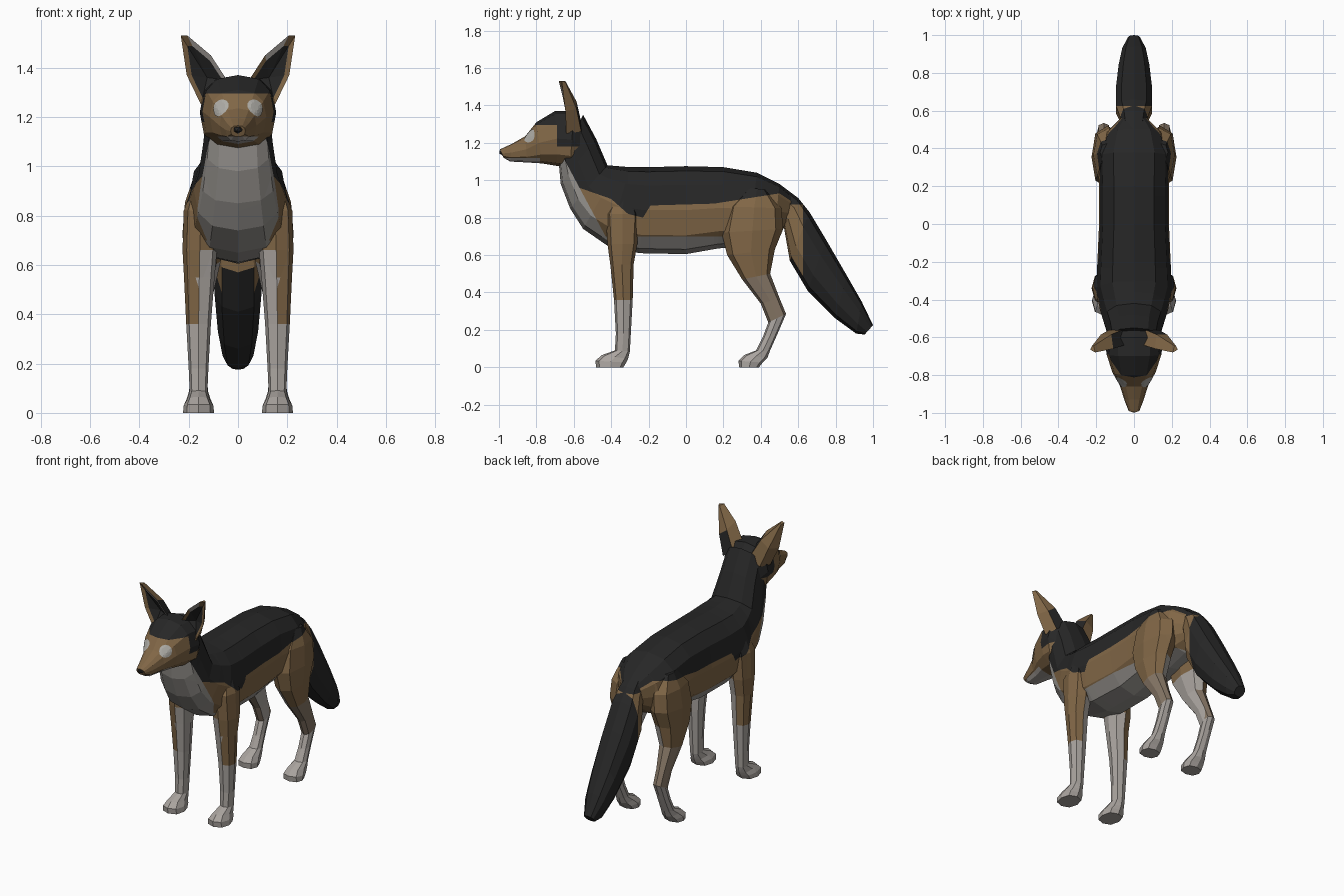
import bpy, bmesh, math
from mathutils import Vector
from mathutils.bvhtree import BVHTree

if "Cube" in bpy.data.objects:
    bpy.data.objects.remove(bpy.data.objects["Cube"])

def material(name, rgb):
    m = bpy.data.materials.new(name)
    m.diffuse_color = (*rgb, 1)
    m.use_nodes = True
    m.node_tree.nodes["Principled BSDF"].inputs["Base Color"].default_value = m.diffuse_color
    return m

MATS = [material("black fur", (0.02, 0.02, 0.02)),
        material("tan fur", (0.22, 0.135, 0.062)),
        material("pale grey fur", (0.40, 0.37, 0.345)),
        material("chest grey fur", (0.30, 0.285, 0.265)),
        material("brown grey fur", (0.235, 0.18, 0.13)),
        material("eye grey", (0.42, 0.41, 0.38))]
BLACK, TAN, PALE, CHEST, MID, EYE = range(6)

def finish(bm, name, rule):
    bmesh.ops.recalc_face_normals(bm, faces=bm.faces[:])
    for f in bm.faces:
        f.material_index = rule(f.calc_center_median())
    me = bpy.data.meshes.new(name)
    bm.to_mesh(me)
    for m in MATS:
        me.materials.append(m)
    ob = bpy.data.objects.new(name, me)
    bpy.context.collection.objects.link(ob)
    return ob

def loft(sections, n=10, power=0.8, side=1):
    """Rings from (y, z) of both edges in profile, half width and optional x centre."""
    bm = bmesh.new()
    rings = []
    for ty, tz, by, bz, w, *xc in sections:
        a, b = Vector((0, ty, tz)), Vector((0, by, bz))
        mid, half = (a + b) / 2, (a - b) / 2
        mid.x = xc[0] * side if xc else 0
        ring = []
        for i in range(n):
            t = math.tau * i / n
            c, s = math.cos(t), math.sin(t)
            c = math.copysign(abs(c) ** power, c)
            s = math.copysign(abs(s) ** power, s)
            ring.append(bm.verts.new(mid + half * c + Vector((w * s, 0, 0))))
        rings.append(ring)
    for r, q in zip(rings, rings[1:]):
        for i in range(n):
            j = (i + 1) % n
            bm.faces.new((r[i], r[j], q[j], q[i]))
    bm.faces.new(rings[0])
    bm.faces.new(rings[-1])
    return bm

def split(bm, co, no, keep=lambda c: True):
    faces = [f for f in bm.faces if keep(f.calc_center_median())]
    geom = set(faces)
    for f in faces:
        geom.update(f.edges)
        geom.update(f.verts)
    bmesh.ops.bisect_plane(bm, geom=list(geom), plane_co=co, plane_no=no)

# Lower edge of the black saddle in profile
SADDLE = [(-0.75, 1.02), (-0.6, 0.97), (-0.4, 0.9), (-0.31, 0.82), (-0.23, 0.80),
          (-0.19, 0.865), (0.15, 0.875), (0.5, 0.93), (0.62, 0.85)]

def cut_saddle(bm):
    for y, z in SADDLE:
        split(bm, (0, y, z), (0, 1, 0))
    for (y0, z0), (y1, z1) in zip(SADDLE, SADDLE[1:]):
        split(bm, (0, y0, z0), (0, z0 - z1, y1 - y0), lambda c: y0 < c.y < y1)

def in_saddle(c):
    for (y0, z0), (y1, z1) in zip(SADDLE, SADDLE[1:]):
        if y0 <= c.y <= y1:
            return c.z > z0 + (z1 - z0) * (c.y - y0) / (y1 - y0)
    return c.z > 0.9

# Body and neck
bm = loft([(-0.55, 1.35, -0.68, 1.09, 0.13), (-0.48, 1.22, -0.67, 0.98, 0.14),
           (-0.42, 1.08, -0.62, 0.85, 0.16), (-0.36, 1.075, -0.55, 0.74, 0.18),
           (-0.30, 1.07, -0.42, 0.65, 0.20), (-0.2, 1.07, -0.25, 0.61, 0.195),
           (0, 1.075, 0, 0.605, 0.185), (0.2, 1.07, 0.17, 0.635, 0.185),
           (0.38, 1.04, 0.33, 0.65, 0.19), (0.5, 0.98, 0.47, 0.69, 0.15),
           (0.58, 0.91, 0.52, 0.74, 0.07)], n=12)
cut_saddle(bm)
split(bm, (0, 0, 0.70), (0, 0, 1))
split(bm, (0, -0.055, 0), (0, 1, 0.536), lambda c: c.y < -0.3)

def body_rule(c):
    if c.y + 0.536 * c.z < -0.055 or c.z < 0.70:
        return CHEST
    return BLACK if in_saddle(c) else TAN
finish(bm, "body", body_rule)

# Tail
bm = loft([(0.50, 0.98, 0.50, 0.80, 0.06), (0.60, 0.905, 0.525, 0.74, 0.08),
           (0.66, 0.83, 0.555, 0.57, 0.10), (0.75, 0.68, 0.65, 0.41, 0.10),
           (0.86, 0.49, 0.80, 0.26, 0.085), (0.94, 0.35, 0.91, 0.18, 0.065),
           (1.0, 0.225, 0.955, 0.175, 0.035)])
split(bm, (0, 0.625, 0), (0, 1, 0))
split(bm, (0, 0, 0.87), (0, 0, 1))
finish(bm, "tail", lambda c: TAN if c.y < 0.625 and 0.53 < c.z < 0.87 and abs(c.x) > 0.02 else BLACK)

# Legs
FRONT = [(-0.37, 0.93, -0.29, 0.93, 0.04, 0.14), (-0.43, 0.82, -0.25, 0.82, 0.07, 0.15),
         (-0.42, 0.66, -0.26, 0.66, 0.07, 0.155), (-0.405, 0.55, -0.28, 0.55, 0.062, 0.157),
         (-0.385, 0.36, -0.285, 0.36, 0.05, 0.16), (-0.375, 0.18, -0.295, 0.18, 0.04, 0.16),
         (-0.38, 0.09, -0.30, 0.085, 0.036, 0.16), (-0.45, 0.065, -0.31, 0.045, 0.046, 0.16),
         (-0.485, 0.035, -0.32, 0.025, 0.06, 0.16), (-0.48, 0, -0.335, 0, 0.063, 0.16)]
HIND = [(0.33, 0.96, 0.43, 0.95, 0.05, 0.13), (0.22, 0.86, 0.51, 0.85, 0.085, 0.13),
        (0.19, 0.72, 0.52, 0.74, 0.085, 0.14), (0.22, 0.60, 0.475, 0.63, 0.075, 0.145),
        (0.30, 0.47, 0.45, 0.50, 0.055, 0.155), (0.40, 0.34, 0.50, 0.37, 0.038, 0.16),
        (0.44, 0.24, 0.535, 0.285, 0.035, 0.16), (0.41, 0.16, 0.49, 0.18, 0.034, 0.16),
        (0.375, 0.09, 0.45, 0.09, 0.038, 0.16), (0.31, 0.065, 0.435, 0.05, 0.048, 0.16),
        (0.28, 0.035, 0.41, 0.025, 0.06, 0.16), (0.285, 0, 0.39, 0, 0.06, 0.16)]

def front_rule(c):
    if c.z > 0.66:
        return BLACK if in_saddle(c) else TAN
    if abs(c.x) < 0.165 or c.z < 0.36:
        return PALE
    return TAN

def hind_rule(c):
    if c.z > 0.66:
        return BLACK if in_saddle(c) else TAN
    if abs(c.x) < 0.13 or c.z < 0.27:
        return PALE
    return TAN if c.z > 0.46 else MID

for side, label in ((1, "right"), (-1, "left")):
    for rings, name, rule in ((FRONT, "front_leg", front_rule), (HIND, "hind_leg", hind_rule)):
        bm = loft(rings, n=8, side=side)
        cut_saddle(bm)
        finish(bm, f"{name}_{label}", rule)

# Head
bm = loft([(-0.995, 1.165, -0.975, 1.12, 0.03), (-0.93, 1.195, -0.94, 1.10, 0.05),
           (-0.86, 1.235, -0.85, 1.095, 0.075), (-0.80, 1.31, -0.77, 1.09, 0.115),
           (-0.70, 1.37, -0.68, 1.075, 0.145), (-0.60, 1.37, -0.62, 1.065, 0.155),
           (-0.52, 1.27, -0.59, 1.08, 0.12)], n=12)
for co, no in (((0, 0, 1.295), (0, 0, 1)), ((0, 0, 1.18), (0, 0, 1)), ((0, 0, 1.12), (0, 0, 1)),
               ((0, -0.69, 0), (0, 1, 0)), ((0, -0.78, 0), (0, 1, 0))):
    split(bm, co, no)

def head_rule(c):
    if c.z > 1.295 or (c.y > -0.69 and c.z > 1.18):
        return BLACK
    return PALE if c.z < 1.12 and c.y < -0.78 else TAN
finish(bm, "head", head_rule)
head_tree = BVHTree.FromBMesh(bm)

# Nose
bm = bmesh.new()
bmesh.ops.create_icosphere(bm, subdivisions=1, radius=1)
for v in bm.verts:
    v.co = Vector((v.co.x * 0.022, v.co.y * 0.018 - 0.982, v.co.z * 0.017 + 1.15))
finish(bm, "nose", lambda c: BLACK)

for s, label in ((1, "right"), (-1, "left")):
    # Eye patch draped over the face
    d = Vector((0.5 * s, -0.8, 0.3)).normalized()
    u = d.cross(Vector((0, 0, 1))).normalized()
    v = d.cross(u)
    centre = Vector((0.068 * s, -0.83, 1.235))
    bm = bmesh.new()
    rings = []
    for r in (0.012, 0.025, 0.038):
        ring = []
        for i in range(12):
            t = math.tau * i / 12
            p = centre + (u * math.cos(t) + v * math.sin(t)) * r
            hit = head_tree.ray_cast(p + d * 0.3, -d)[0] or p
            ring.append(bm.verts.new(hit + d * 0.004))
        rings.append(ring)
    bm.faces.new(rings[0])
    for a, b in zip(rings, rings[1:]):
        for i in range(12):
            j = (i + 1) % 12
            bm.faces.new((a[i], a[j], b[j], b[i]))
    ob = finish(bm, f"eye_{label}", lambda c: EYE)
    if ob.data.polygons[0].normal.dot(d) < 0:
        ob.data.flip_normals()

    # Cupped ear: rim, recessed inside and back shell
    outline = [(0.045, -0.64, 1.35), (0.11, -0.66, 1.45), (0.205, -0.68, 1.53), (0.232, -0.665, 1.53),
               (0.208, -0.645, 1.37), (0.15, -0.64, 1.25)]
    outline = [Vector((x * s, y, z)) for x, y, z in outline]
    hollow = Vector((0.125 * s, -0.605, 1.36))
    bm = bmesh.new()
    rim = [bm.verts.new(p) for p in outline]
    inner = [bm.verts.new(p.lerp(hollow, 0.25)) for p in outline]
    deep = bm.verts.new(hollow)
    back = [bm.verts.new((x * s, y, z)) for x, y, z in
            ((0.06, -0.56, 1.31), (0.12, -0.585, 1.42), (0.214, -0.645, 1.53),
             (0.222, -0.645, 1.525), (0.175, -0.585, 1.38), (0.13, -0.56, 1.26))]
    colour = {}
    for i in range(6):
        j = (i + 1) % 6
        colour[bm.faces.new((rim[i], rim[j], inner[j], inner[i]))] = PALE if i < 2 else TAN
        colour[bm.faces.new((inner[i], inner[j], deep))] = BLACK
        colour[bm.faces.new((rim[j], rim[i], back[i], back[j]))] = BLACK if i in (0, 5) else TAN
    colour[bm.faces.new((back[0], back[1], back[4], back[5]))] = BLACK
    colour[bm.faces.new((back[1], back[2], back[3], back[4]))] = TAN
    lookup = {tuple(f.calc_center_median()): m for f, m in colour.items()}
    finish(bm, f"ear_{label}", lambda c: lookup.get(tuple(c), TAN))
